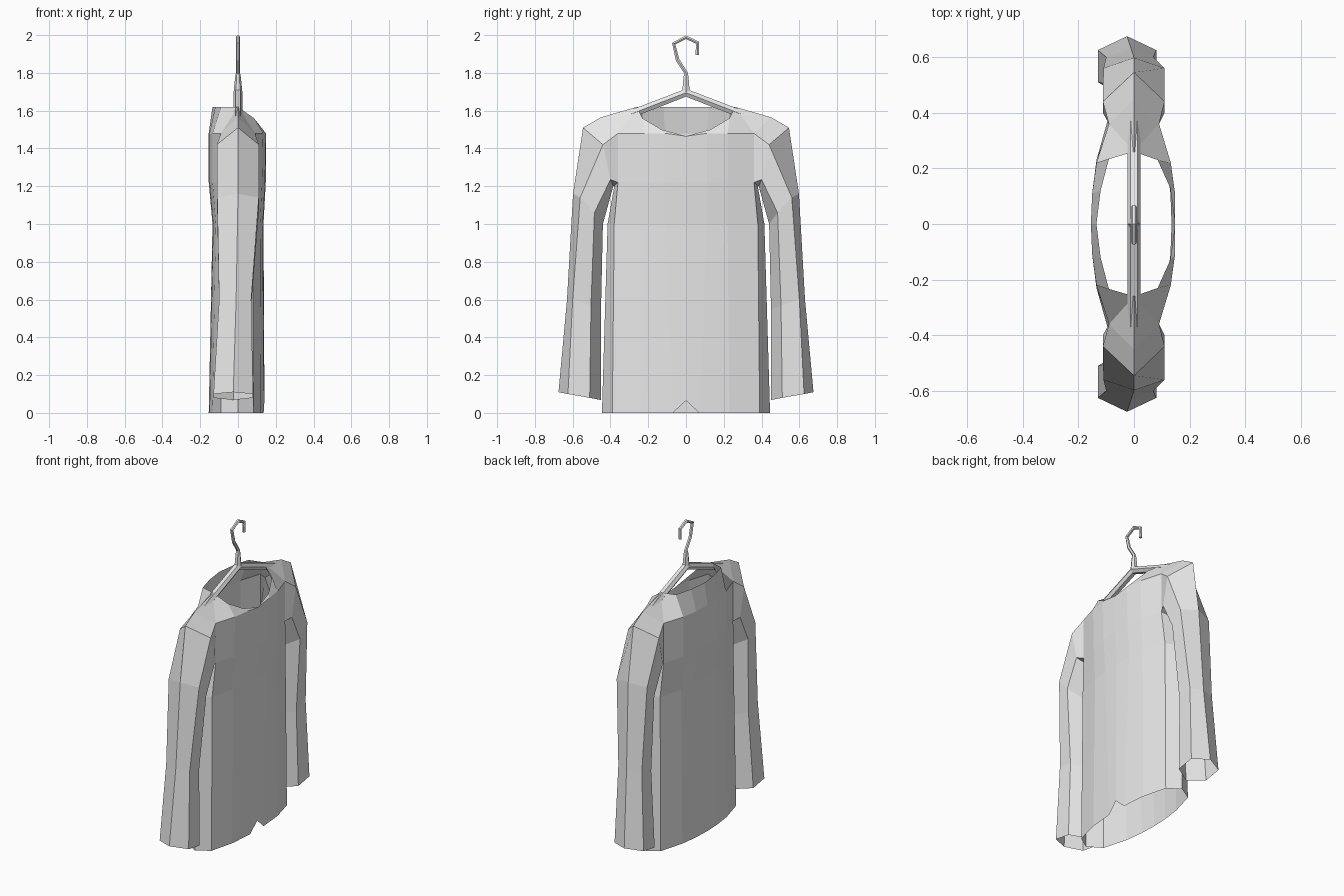
import bpy
import bmesh

cube = bpy.data.objects.get("Cube")
if cube:
    bpy.data.objects.remove(cube, do_unlink=True)

grey = bpy.data.materials.new("light_grey")
grey.use_nodes = True
GREY = (0.8, 0.8, 0.8, 1)
grey.diffuse_color = GREY
for node in grey.node_tree.nodes:
    if node.type == 'BSDF_PRINCIPLED':
        node.inputs["Base Color"].default_value = GREY


def link(name, data):
    data.materials.append(grey)
    obj = bpy.data.objects.new(name, data)
    bpy.context.collection.objects.link(obj)
    return obj


def mirrored_mesh(name, bm):
    """Finish a +y half and mirror it across the middle."""
    bmesh.ops.remove_doubles(bm, verts=bm.verts, dist=0.0005)
    bmesh.ops.recalc_face_normals(bm, faces=bm.faces)
    mesh = bpy.data.meshes.new(name)
    bm.to_mesh(mesh)
    bm.free()
    obj = link(name, mesh)
    mirror = obj.modifiers.new("Mirror", 'MIRROR')
    mirror.use_axis = (False, True, False)
    mirror.use_clip = True
    return obj


def add_face(bm, points):
    unique = []
    for p in points:
        if p not in unique:
            unique.append(p)
    if len(unique) > 2:
        bm.faces.new([bm.verts.new(p) for p in unique])


def strip(bm, lower, upper, closed=False):
    """Bridge two rows of points with quads."""
    count = len(lower)
    for i in range(count if closed else count - 1):
        j = (i + 1) % count
        add_face(bm, (lower[i], lower[j], upper[j], upper[i]))


# Shared shoulder points
RIDGE = (0, 0.45, 1.565)
ARMPIT = (0, 0.38, 1.2)
NECK_SIDE = (0, 0.26, 1.62)


def seam(side):
    return (side * 0.09, 0.36, 1.48), (side * 0.09, 0.36, 1.22)


# Body: front panel has the low neckline and the hem notch
def panel(bm, side, depths, neck, notch):
    chest_corner, arm_corner = seam(side)
    fall = (1, 0.97, 0.87, 0.58)

    def row(z, depth, columns):
        return [(side * depth * f, y, z) for f, y in zip(fall, columns)]

    hem = row(0, depths[0], (0, 0.07 if notch else 0.11, 0.23, 0.39))
    if notch:
        hem[0] = (hem[0][0], 0, 0.065)
    waist = row(1, depths[1], (0, 0.11, 0.22, 0.38))
    under = row(1.22, depths[2], (0, 0.11, 0.22, 0.36))
    chest = row(1.48, depths[3], (0, 0.11, 0.22, 0.36))
    under[-1] = arm_corner
    chest[-1] = chest_corner
    if notch:
        chest[0] = neck[0]
    strip(bm, hem + [(0, 0.445, 0)], waist + [(0, 0.415, 1)])
    strip(bm, waist + [(0, 0.415, 1)], under + [ARMPIT])
    strip(bm, under, chest)
    strip(bm, chest, neck + [NECK_SIDE])
    add_face(bm, (NECK_SIDE, chest_corner, RIDGE))


body = bmesh.new()
panel(body, 1, (0.14, 0.135, 0.147, 0.152),
      [(0.148, 0, 1.465), (0.13, 0.13, 1.5), (0.085, 0.23, 1.56)], True)
panel(body, -1, (0.155, 0.135, 0.155, 0.155),
      [(-0.135, 0, 1.62), (-0.12, 0.12, 1.62), (-0.09, 0.235, 1.62)], False)
mirrored_mesh("sweater_body", body)


# Sleeves: six-sided rings from outer edge to inner edge
def sleeve_ring(middle, front, back, profile):
    outer, outer_side, inner_side, inner = profile
    return [(middle, *outer), (front, *outer_side), (front, *inner_side),
            (middle, *inner), (back, *inner_side), (back, *outer_side)]


front_top, front_low = seam(1)
back_top, back_low = seam(-1)
rings = [
    [RIDGE, front_top, front_low, ARMPIT, back_low, back_top],
    sleeve_ring(0, 0.11, -0.112,
                ((0.545, 1.51), (0.44, 1.42), (0.4, 1.235), (0.385, 1.2))),
    sleeve_ring(0, 0.11, -0.11,
                ((0.598, 1.16), (0.56, 1.14), (0.485, 1.06), (0.44, 1.0))),
    sleeve_ring(-0.01, 0.07, -0.1,
                ((0.63, 0.6), (0.6, 0.6), (0.503, 0.57), (0.45, 0.55))),
    sleeve_ring(-0.025, 0.08, -0.13,
                ((0.675, 0.11), (0.625, 0.1), (0.51, 0.08), (0.45, 0.068))),
]
sleeves = bmesh.new()
for first, second in zip(rings, rings[1:]):
    strip(sleeves, first, second, closed=True)
mirrored_mesh("sleeves", sleeves)


# Hanger: bent rods in the middle plane, each point is (y, z, radius)
def rod(name, points):
    curve = bpy.data.curves.new(name, 'CURVE')
    curve.dimensions = '3D'
    curve.bevel_depth = 1
    curve.bevel_resolution = 1
    curve.use_fill_caps = True
    spline = curve.splines.new('POLY')
    spline.points.add(len(points) - 1)
    for point, (y, z, radius) in zip(spline.points, points):
        point.co = (0, y, z, 1)
        point.radius = radius
    spline.use_smooth = False
    return link(name, curve)


rod("hanger_arms", [(-0.4, 1.54, 0.024), (0, 1.695, 0.024), (0.4, 1.54, 0.024)])
rod("hanger_hook", [(0, 1.69, 0.024), (0, 1.78, 0.015), (0, 1.8, 0.011),
                    (-0.045, 1.87, 0.011), (-0.065, 1.955, 0.011),
                    (0, 1.989, 0.011), (0.06, 1.96, 0.011),
                    (0.06, 1.895, 0.01)])
